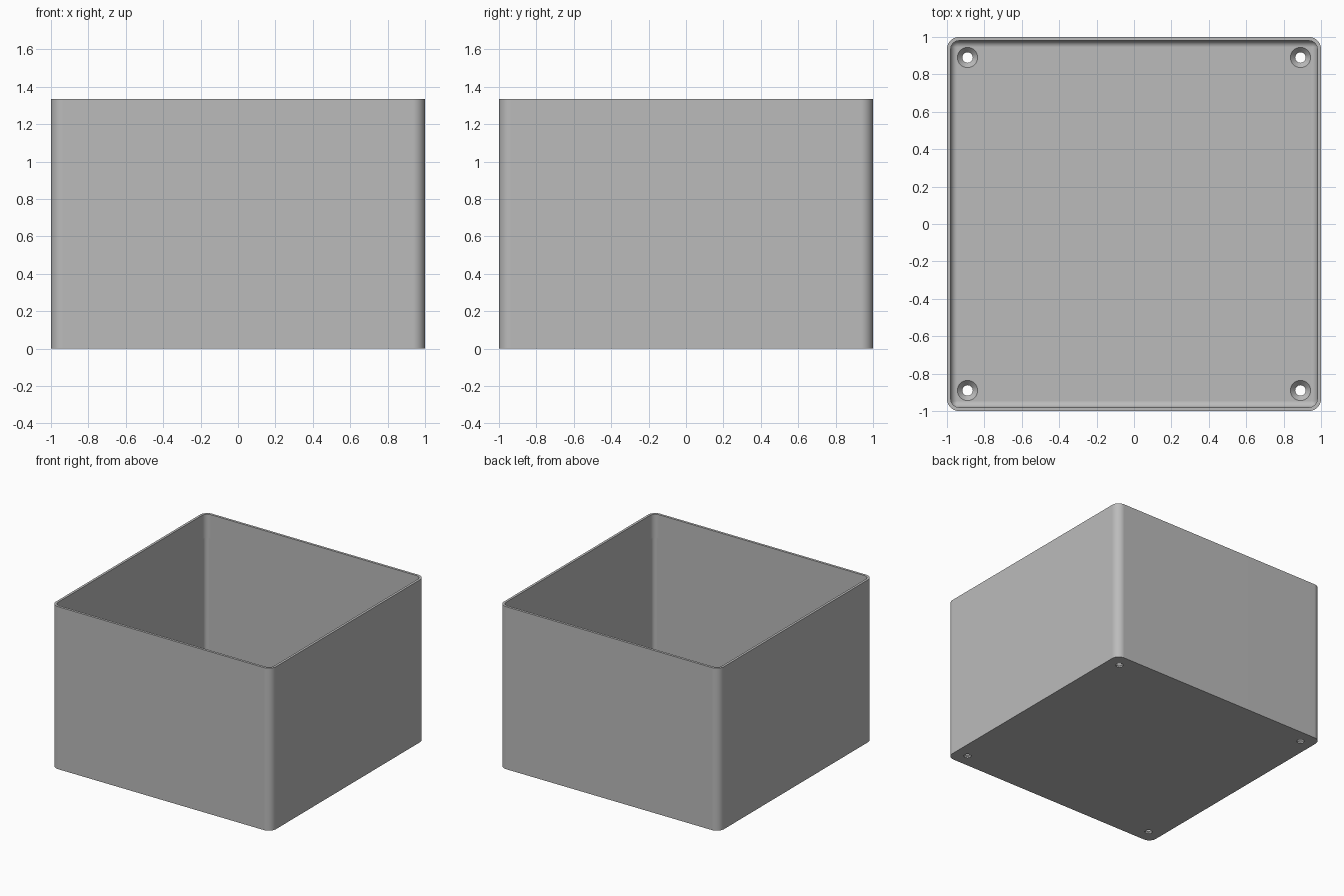
import bpy, bmesh
from math import sin, cos, pi, radians

cube = bpy.data.objects.get("Cube")
if cube:
    bpy.data.objects.remove(cube, do_unlink=True)

HEIGHT, WALL, FLOOR, FILLET = 1.335, 0.02, 0.04, 0.035
OUTER_R, INNER_R = 0.065, 0.033
INNER = 1 - WALL
HOLE = 0.89
SEG = 10

grey = bpy.data.materials.new("plain_grey")
grey.use_nodes = True
colour = (0.5, 0.5, 0.5, 1)
grey.diffuse_color = colour
grey.node_tree.nodes["Principled BSDF"].inputs["Base Color"].default_value = colour


def make_object(name, bm):
    bmesh.ops.recalc_face_normals(bm, faces=bm.faces)
    mesh = bpy.data.meshes.new(name)
    bm.to_mesh(mesh)
    bm.free()
    mesh.materials.append(grey)
    obj = bpy.data.objects.new(name, mesh)
    bpy.context.collection.objects.link(obj)
    return obj


def activate(obj):
    bpy.ops.object.select_all(action='DESELECT')
    obj.select_set(True)
    bpy.context.view_layer.objects.active = obj


def arc(half, r, quarter):
    """Points of one rounded corner of a square."""
    points = []
    for i in range(SEG + 1):
        a = (quarter + i / SEG) * pi / 2
        sx = 1 if quarter in (0, 3) else -1
        sy = 1 if quarter in (0, 1) else -1
        points.append((sx * (half - r) + r * cos(a), sy * (half - r) + r * sin(a)))
    return points


def loft(bm, rings):
    """Bridge closed rings of equal length and cap both ends."""
    rings = [[bm.verts.new(p) for p in ring] for ring in rings]
    n = len(rings[0])
    for a, b in zip(rings, rings[1:]):
        for i in range(n):
            j = (i + 1) % n
            bm.faces.new((a[i], a[j], b[j], b[i]))
    bm.faces.new(rings[0][::-1])
    bm.faces.new(rings[-1])


# Open box: outside wall, rim, inside wall, rounded floor edge
profile = [(1, OUTER_R, 0), (1, OUTER_R, HEIGHT), (INNER, INNER_R, HEIGHT)]
for i in range(7):
    a = i / 6 * pi / 2
    inset = FILLET * (1 - cos(a))
    profile.append((INNER - inset, max(INNER_R - inset, 0.004),
                    FLOOR + FILLET * (1 - sin(a))))
bm = bmesh.new()
loft(bm, [[(x, y, z) for q in range(4) for x, y in arc(h, r, q)]
          for h, r, z in profile])
box = make_object("open_box", bm)

# Countersunk screw holes through the floor
bm = bmesh.new()
for sx in (-1, 1):
    for sy in (-1, 1):
        loft(bm, [[(sx * HOLE + r * cos(k * pi / 16), sy * HOLE + r * sin(k * pi / 16), z)
                   for k in range(32)]
                  for r, z in ((0.028, -0.1), (0.028, 0.012), (0.054, FLOOR), (0.054, 0.1))])
cutter = make_object("screw_hole_cutter", bm)
cutter.hide_render = True
cut = box.modifiers.new("screw_holes", 'BOOLEAN')
cut.operation, cut.solver, cut.object = 'DIFFERENCE', 'EXACT', cutter
activate(box)
bpy.ops.object.modifier_apply(modifier=cut.name)
bpy.data.objects.remove(cutter, do_unlink=True)

# Thicker inside corners near the rim
bm = bmesh.new()
for q in range(4):
    outline = arc(INNER, 0.045, q) + arc(0.99, 0.055, q)[::-1]
    loft(bm, [[(x, y, z) for x, y in outline] for z in (1.14, HEIGHT - 0.0005)])
corners = make_object("rim_corners", bm)

# Smooth rounded corners, crisp edges, flat walls
for obj in (box, corners):
    activate(obj)
    bpy.ops.object.shade_smooth_by_angle(angle=radians(30))
    flat = obj.modifiers.new("flat_walls", 'WEIGHTED_NORMAL')
    flat.keep_sharp = True
